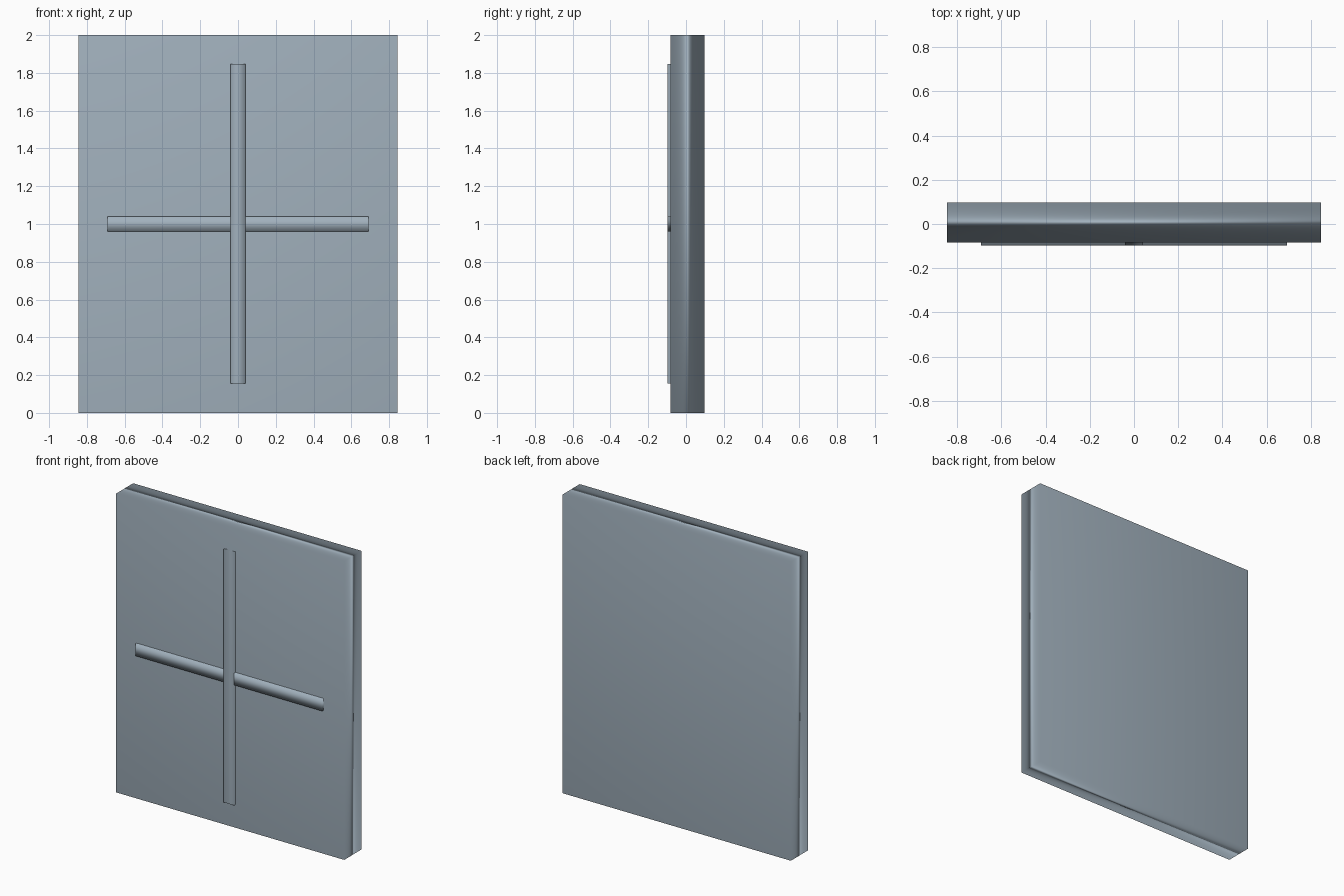
import bpy

if "Cube" in bpy.data.objects:
    bpy.data.objects.remove(bpy.data.objects["Cube"])

# Slate blue-grey
slate = bpy.data.materials.new("slate")
slate.diffuse_color = (0.36, 0.44, 0.51, 1)
slate.use_nodes = True
slate.node_tree.nodes["Principled BSDF"].inputs["Base Color"].default_value = slate.diffuse_color


def smooth_box(name, lo, hi):
    """Smooth-shaded box between two corners, with area-weighted normals."""
    bpy.ops.mesh.primitive_cube_add(size=1, location=[(a + b) / 2 for a, b in zip(lo, hi)])
    ob = bpy.context.object
    ob.name = name
    ob.scale = [b - a for a, b in zip(lo, hi)]
    bpy.ops.object.transform_apply(location=False, rotation=False, scale=True)
    bpy.ops.object.shade_smooth()
    ob.data.materials.append(slate)
    mod = ob.modifiers.new("area_normals", 'WEIGHTED_NORMAL')
    mod.mode = 'FACE_AREA'
    return ob


# Main slab
smooth_box("panel", (-0.845, -0.083, 0), (0.845, 0.098, 2))

# Crossed bars set into the front face, the upright slightly proud
smooth_box("vertical_bar", (-0.04, -0.098, 0.155), (0.04, -0.02, 1.847))
smooth_box("horizontal_bar", (-0.692, -0.097, 0.96), (0.692, -0.02, 1.04))
